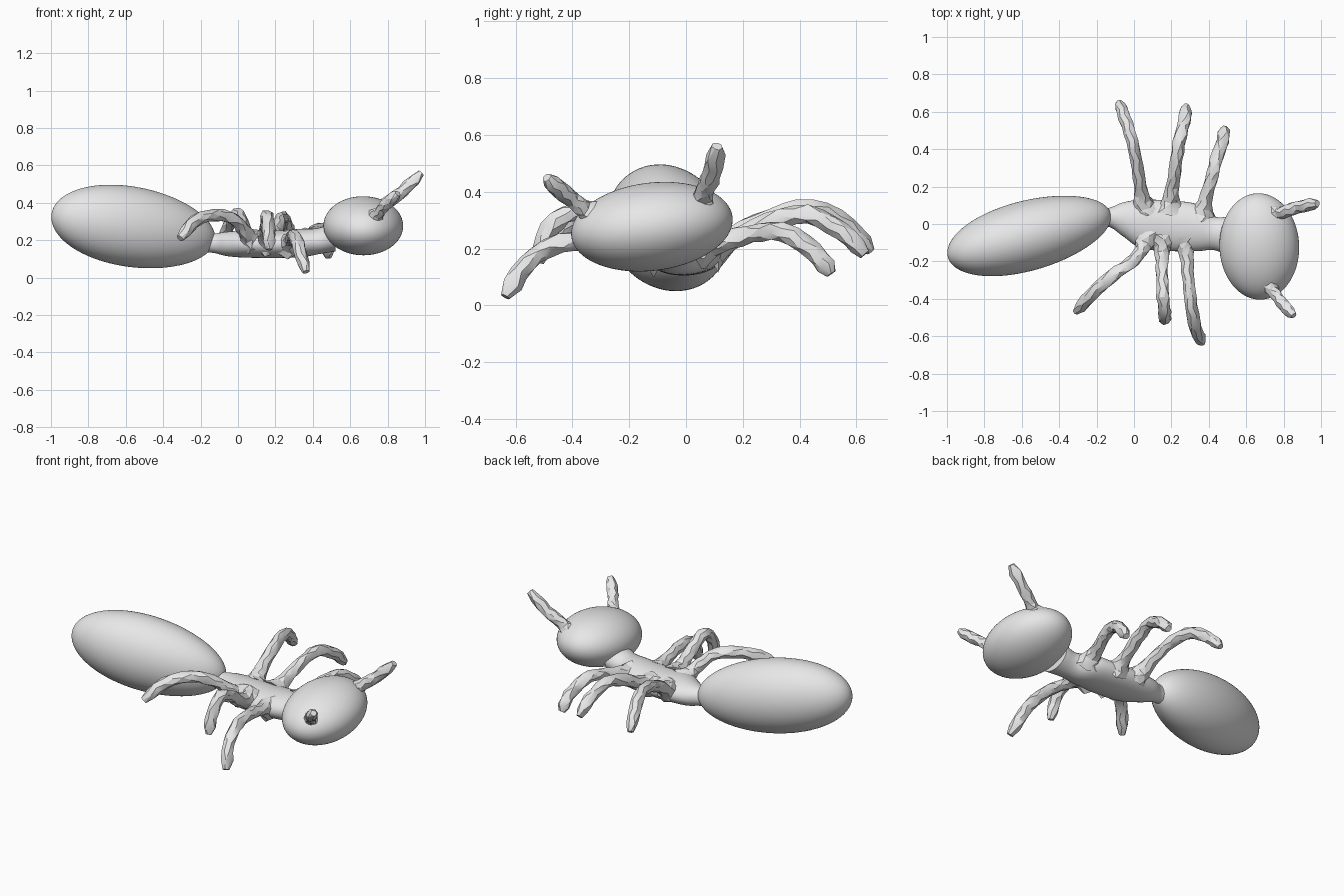
import bpy, bmesh, random
from math import radians, cos, sin, pi
from mathutils import Vector, Euler

random.seed(4)
if "Cube" in bpy.data.objects:
    bpy.data.objects.remove(bpy.data.objects["Cube"])

grey = bpy.data.materials.new("plain_grey")
grey.use_nodes = True
COLOUR = (0.8, 0.8, 0.8, 1)
grey.diffuse_color = COLOUR
grey.node_tree.nodes["Principled BSDF"].inputs["Base Color"].default_value = COLOUR


def finish(name, bm, angle):
    bmesh.ops.recalc_face_normals(bm, faces=bm.faces)
    mesh = bpy.data.meshes.new(name)
    bm.to_mesh(mesh)
    bm.free()
    ob = bpy.data.objects.new(name, mesh)
    bpy.context.collection.objects.link(ob)
    mesh.materials.append(grey)
    bpy.ops.object.select_all(action="DESELECT")
    ob.select_set(True)
    bpy.context.view_layer.objects.active = ob
    bpy.ops.object.shade_smooth_by_angle(angle=radians(angle))
    return ob


def ellipsoid(name, centre, radii, rotation, blunt=0):
    """Smooth egg; blunt widens the -x half."""
    bm = bmesh.new()
    bmesh.ops.create_icosphere(bm, subdivisions=5, radius=1)
    turn = Euler([radians(a) for a in rotation]).to_matrix()
    for v in bm.verts:
        k = 1 - blunt * v.co.x
        p = Vector((v.co.x * radii[0], v.co.y * radii[1] * k, v.co.z * radii[2] * k))
        v.co = turn @ p + Vector(centre)
    finish(name, bm, 60)


def spline(points, steps):
    """Catmull-Rom resampling of equal-length tuples."""
    pts = [Vector(p) for p in points]
    pts = [pts[0] * 2 - pts[1]] + pts + [pts[-1] * 2 - pts[-2]]
    out = []
    for a, b, c, d in zip(pts, pts[1:], pts[2:], pts[3:]):
        for i in range(steps):
            t = i / steps
            out.append(b + (c - a) * (t / 2) + (a * 2 - b * 5 + c * 4 - d) * (t * t / 2)
                       + (b * 3 - a - c * 3 + d) * (t ** 3 / 2))
    return out + [pts[-2]]


def skin(bm, rings):
    loops = [[bm.verts.new(p) for p in ring] for ring in rings]
    n = len(loops[0])
    for lower, upper in zip(loops, loops[1:]):
        for i in range(n):
            j = (i + 1) % n
            bm.faces.new((lower[i], lower[j], upper[j], upper[i]))
    bm.faces.new(loops[0])
    bm.faces.new(loops[-1])


def limb(name, points, radius, sides=7):
    """Faceted, slightly uneven limb with a flared root and a blunt tip."""
    path = spline(points, 3)
    rings = []
    last = len(path) - 1
    for i, p in enumerate(path):
        way = (path[min(i + 1, last)] - path[max(i - 1, 0)]).normalized()
        u = way.cross(Vector((0.3, 0.2, 1))).normalized()
        w = way.cross(u)
        t = i / last
        r = radius * (1 + 1.3 * max(0, 1 - t / 0.3) ** 2)
        if i == last:
            r *= 0.55
        ring = []
        for s in range(sides):
            a = 2 * pi * (s + 0.35 * (i % 2)) / sides
            ring.append(p + (u * cos(a) + w * sin(a)) * r * random.uniform(0.88, 1.12))
        rings.append(ring)
    bm = bmesh.new()
    skin(bm, rings)
    bmesh.ops.triangulate(bm, faces=bm.faces)
    finish(name, bm, 25)


# abdomen and head
ellipsoid("abdomen", (-0.56, -0.06, 0.27), (0.455, 0.187, 0.214), (0, 9, 15), 0.05)
ellipsoid("head", (0.67, -0.12, 0.277), (0.213, 0.286, 0.155), (7, 0, 2))

# thorax: centre and half sizes along the body, with narrow waist and neck
sections = [
    (-0.24, 0.02, 0.20, 0.07, 0.07),
    (-0.14, 0.035, 0.185, 0.05, 0.052),
    (-0.06, 0.025, 0.18, 0.09, 0.065),
    (0.04, 0.0, 0.18, 0.13, 0.073),
    (0.20, -0.01, 0.178, 0.135, 0.073),
    (0.34, -0.02, 0.185, 0.125, 0.076),
    (0.43, -0.05, 0.195, 0.09, 0.07),
    (0.52, -0.07, 0.22, 0.11, 0.08),
]
bm = bmesh.new()
skin(bm, [[(x, y + ry * cos(a), z + rz * sin(a))
           for a in (2 * pi * i / 32 for i in range(32))]
          for x, y, z, ry, rz in spline(sections, 6)])
finish("thorax", bm, 60)

# legs
legs = {
    "left_rear_leg": [(0.06, 0.08, 0.19), (0.04, 0.16, 0.24), (0.02, 0.30, 0.31),
                      (-0.01, 0.44, 0.34), (-0.05, 0.57, 0.28), (-0.08, 0.65, 0.19)],
    "left_middle_leg": [(0.19, 0.08, 0.19), (0.20, 0.16, 0.23), (0.22, 0.29, 0.29),
                        (0.24, 0.43, 0.32), (0.27, 0.55, 0.26), (0.28, 0.63, 0.18)],
    "left_front_leg": [(0.36, 0.04, 0.19), (0.38, 0.12, 0.22), (0.41, 0.23, 0.25),
                       (0.44, 0.34, 0.26), (0.475, 0.45, 0.19), (0.485, 0.51, 0.11)],
    "right_rear_leg": [(0.07, -0.07, 0.19), (0.04, -0.14, 0.24), (-0.02, -0.21, 0.31),
                       (-0.12, -0.28, 0.335), (-0.23, -0.38, 0.30), (-0.31, -0.47, 0.21)],
    "right_middle_leg": [(0.15, -0.08, 0.19), (0.15, -0.16, 0.22), (0.15, -0.27, 0.28),
                         (0.155, -0.39, 0.33), (0.165, -0.48, 0.27), (0.165, -0.52, 0.15)],
    "right_front_leg": [(0.27, -0.09, 0.18), (0.28, -0.17, 0.20), (0.29, -0.30, 0.22),
                        (0.305, -0.44, 0.22), (0.33, -0.56, 0.15), (0.365, -0.635, 0.03)],
}
for name, points in legs.items():
    limb(name, points, 0.034)

# antennae
limb("left_antenna", [(0.75, 0.05, 0.35), (0.80, 0.065, 0.40),
                      (0.88, 0.09, 0.46), (0.98, 0.11, 0.56)], 0.034)
limb("right_antenna", [(0.72, -0.32, 0.31), (0.76, -0.38, 0.355),
                       (0.80, -0.435, 0.40), (0.855, -0.49, 0.45)], 0.031)
